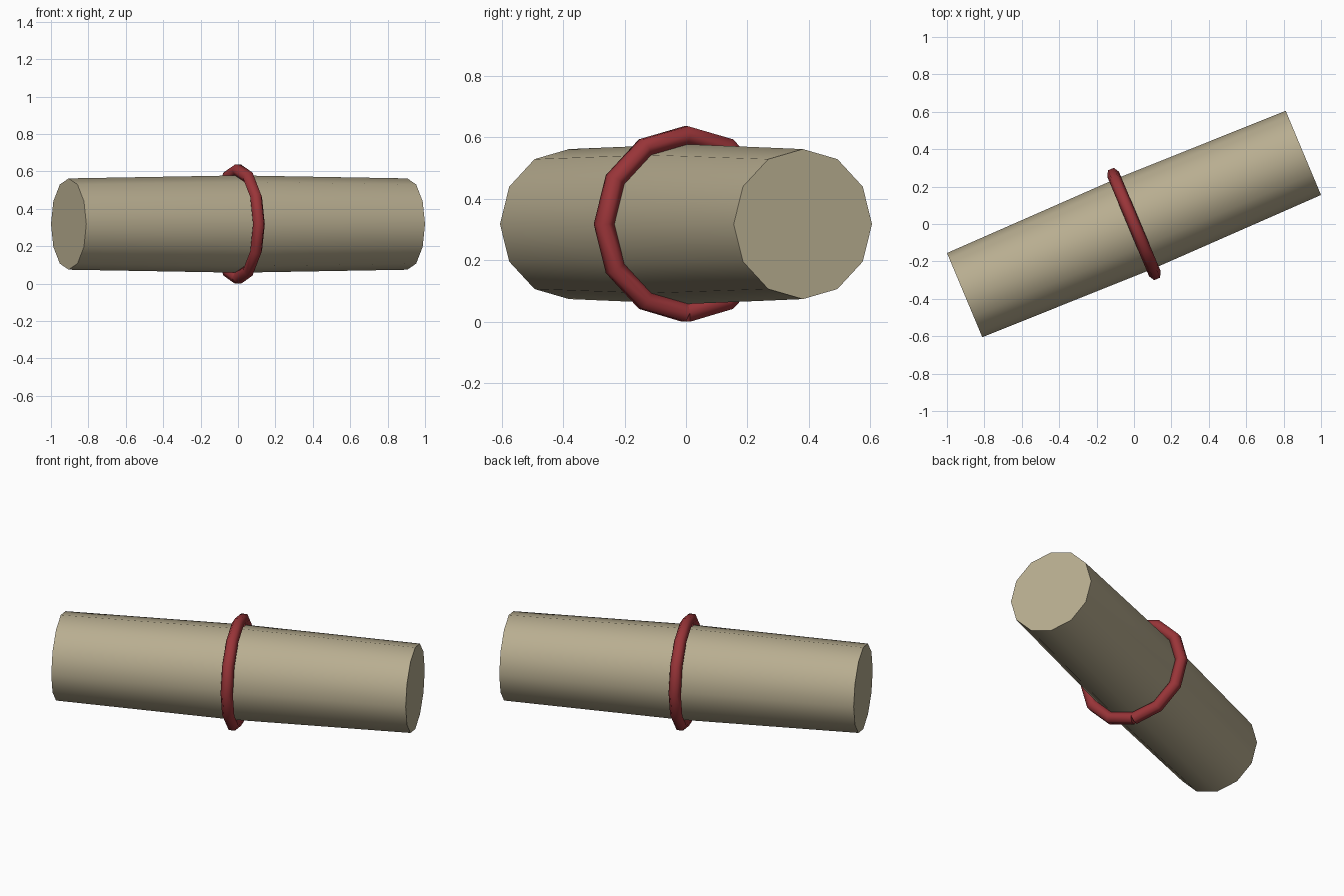
import bpy, bmesh, math
from mathutils import Vector

if "Cube" in bpy.data.objects:
    bpy.data.objects.remove(bpy.data.objects["Cube"])

YAW = math.atan2(0.38, 0.905)
ZC = 0.3182
AXIS = Vector((math.cos(YAW), math.sin(YAW), 0))
SIDE = Vector((-math.sin(YAW), math.cos(YAW), 0))
UP = Vector((0, 0, 1))
CENTER = Vector((0, 0, ZC))


def loft(name, sections, color, angle):
    """Skin equal-sized rings of points and cap both ends."""
    bm = bmesh.new()
    rings = [[bm.verts.new(p) for p in s] for s in sections]
    n = len(rings[0])
    for a, b in zip(rings, rings[1:]):
        for i in range(n):
            j = (i + 1) % n
            bm.faces.new((a[i], a[j], b[j], b[i]))
    bm.faces.new(rings[0])
    bm.faces.new(rings[-1])
    bmesh.ops.recalc_face_normals(bm, faces=bm.faces)
    mesh = bpy.data.meshes.new(name)
    bm.to_mesh(mesh)
    bm.free()
    obj = bpy.data.objects.new(name, mesh)
    bpy.context.collection.objects.link(obj)
    mat = bpy.data.materials.new(name + "_color")
    mat.diffuse_color = (*color, 1)
    mat.use_nodes = True
    mat.node_tree.nodes["Principled BSDF"].inputs["Base Color"].default_value = mat.diffuse_color
    mesh.materials.append(mat)
    bpy.context.view_layer.objects.active = obj
    obj.select_set(True)
    bpy.ops.object.shade_smooth_by_angle(angle=math.radians(angle))
    obj.select_set(False)
    return obj


def circle(center, u, v, radius, sides, start=0.0):
    return [center + radius * (u * math.cos(t) + v * math.sin(t))
            for t in (start + math.tau * i / sides for i in range(sides))]


# Paper roll: twelve-sided, slightly fuller in the middle
loft("paper_roll",
     [circle(CENTER + AXIS * d, SIDE, UP, r, 12)
      for d, r in ((-0.982, 0.244), (0, 0.26), (0.982, 0.244))],
     (0.48, 0.42, 0.28), 40)

# Tie: hexagonal cord in a twelve-sided loop, its two ends meeting underneath
sections = []
for k in range(13):
    a = -math.pi / 2 + math.tau * k / 12
    point = CENTER + 0.289 * (SIDE * math.cos(a) + UP * math.sin(a))
    # end cuts are square to their own segment
    a += math.radians({0: 15, 12: -15}.get(k, 0))
    radial = SIDE * math.cos(a) + UP * math.sin(a)
    sections.append(circle(point, radial, AXIS, 0.034, 6, math.pi / 6))
loft("tie_cord", sections, (0.32, 0.035, 0.04), 70)
